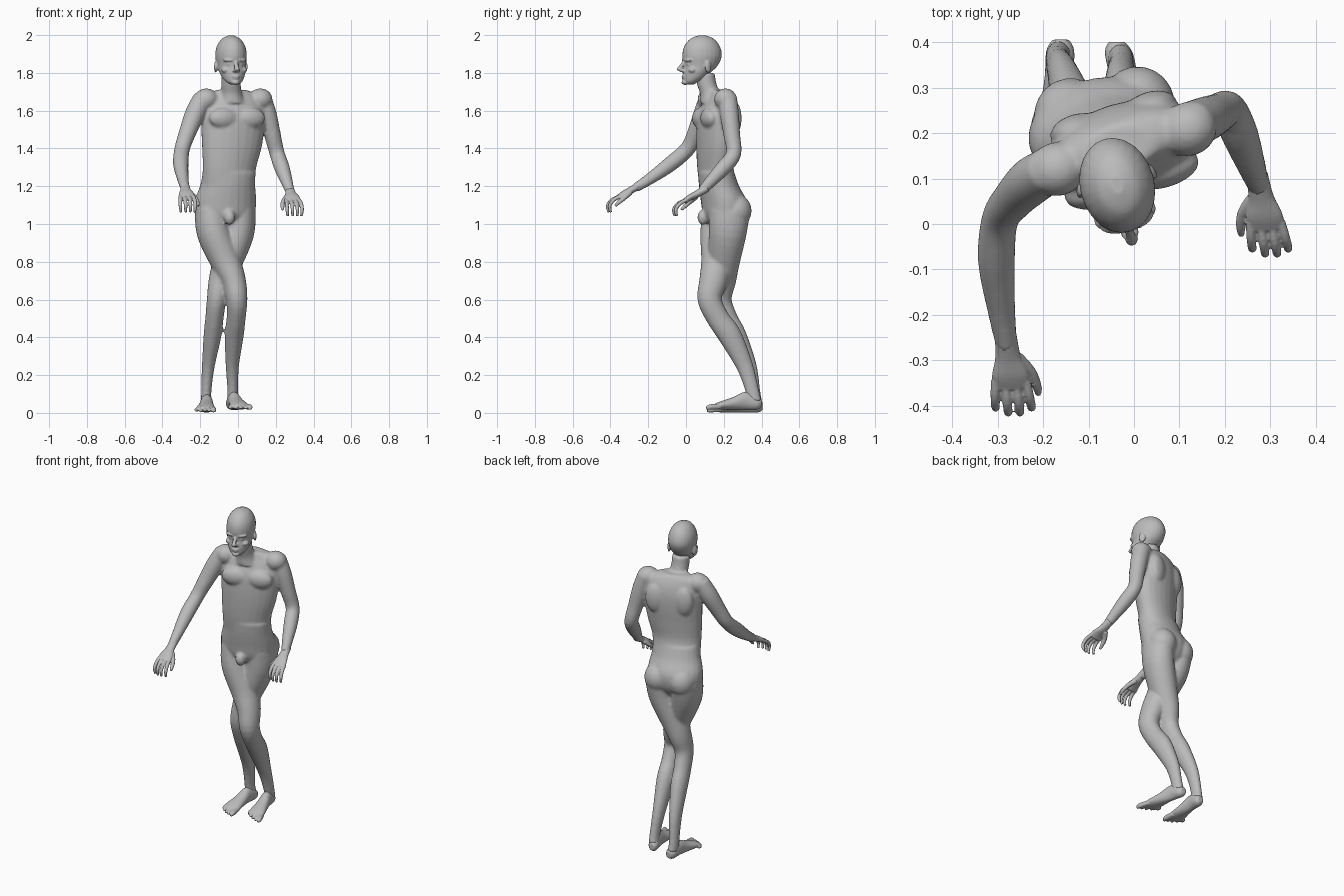
import bpy, bmesh, math
from mathutils import Vector, Matrix

cube = bpy.data.objects.get("Cube")
if cube:
    bpy.data.objects.remove(cube)

skin = bpy.data.materials.new("grey_skin")
skin.use_nodes = True
GREY = (0.5, 0.5, 0.5, 1)
skin.diffuse_color = GREY
skin.node_tree.nodes["Principled BSDF"].inputs["Base Color"].default_value = GREY

X, Y, Z = Vector((1, 0, 0)), Vector((0, 1, 0)), Vector((0, 0, 1))


def yawed(degrees):
    """Horizontal section axes turned about z."""
    turn = Matrix.Rotation(math.radians(degrees), 3, "Z")
    return turn @ X, turn @ Y


def spline(rows, steps=4):
    """Smooth curve through rows of position and radii."""
    rows = [Vector(r) for r in rows]
    out = []
    for i in range(len(rows) - 1):
        a, b, c, d = rows[max(i - 1, 0)], rows[i], rows[i + 1], rows[min(i + 2, len(rows) - 1)]
        for k in range(steps):
            t = k / steps
            out.append(b + (c - a) * (t / 2) + (a * 2 - b * 5 + c * 4 - d) * (t * t / 2)
                       + (b * 3 - a - c * 3 + d) * (t ** 3 / 2))
    return out + [rows[-1]]


def loft(bm, rows, axes=None, depth=1.0, sides=24):
    """Closed skin over ellipses; rows are x, y, z, radius and optional second radius."""
    rows = spline([tuple(r) + ((r[3] * depth,) if len(r) == 4 else ()) for r in rows])
    rings = []
    for i, row in enumerate(rows):
        centre = Vector(row[:3])
        if axes:
            u, v = axes
        else:
            tangent = Vector(rows[min(i + 1, len(rows) - 1)][:3]) - Vector(rows[max(i - 1, 0)][:3])
            u = (X - tangent * (X.dot(tangent) / tangent.length_squared)).normalized()
            v = tangent.normalized().cross(u)
        ring = []
        for k in range(sides):
            angle = math.tau * k / sides
            ring.append(bm.verts.new(centre + u * math.cos(angle) * row[3] + v * math.sin(angle) * row[4]))
        rings.append(ring)
    faces = [bm.faces.new(rings[0]), bm.faces.new(rings[-1])]
    for low, high in zip(rings, rings[1:]):
        for k in range(sides):
            n = (k + 1) % sides
            faces.append(bm.faces.new((low[k], low[n], high[n], high[k])))
    bmesh.ops.recalc_face_normals(bm, faces=faces)


def blob(bm, centre, size, yaw=0):
    """Ellipsoid used for muscle and facial masses."""
    place = (Matrix.Translation(centre) @ Matrix.Rotation(math.radians(yaw), 4, "Z")
             @ Matrix.Diagonal((*size, 1)))
    bmesh.ops.create_uvsphere(bm, u_segments=20, v_segments=12, radius=1, matrix=place)


def finish(bm, name, voxel, smoothing):
    """Fuse the masses of a part into one smooth skin."""
    mesh = bpy.data.meshes.new(name)
    bm.to_mesh(mesh)
    bm.free()
    mesh.materials.append(skin)
    obj = bpy.data.objects.new(name, mesh)
    bpy.context.collection.objects.link(obj)
    fuse = obj.modifiers.new("fuse", "REMESH")
    fuse.mode = "VOXEL"
    fuse.voxel_size = voxel
    fuse.use_smooth_shade = True
    relax = obj.modifiers.new("relax", "SMOOTH")
    relax.factor = 0.5
    relax.iterations = smoothing
    return obj


# Body: torso, neck, limbs
body = bmesh.new()
CHEST_YAW, HIP_YAW, HEAD_YAW = 17, 10, 15
chest_axes, hip_axes = yawed(CHEST_YAW), yawed(HIP_YAW)
loft(body, [(-.07, .21, .98, .09, .07), (-.07, .205, 1.04, .155, .11), (-.067, .2, 1.12, .165, .12),
            (-.055, .175, 1.2, .148, .105), (-.047, .16, 1.27, .142, .095)], hip_axes)
loft(body, [(-.055, .175, 1.2, .142, .1), (-.045, .155, 1.3, .146, .09), (-.033, .157, 1.4, .162, .095),
            (-.027, .163, 1.5, .172, .1), (-.025, .168, 1.58, .175, .097), (-.025, .175, 1.64, .165, .08),
            (-.03, .175, 1.685, .14, .06), (-.035, .165, 1.71, .08, .05)], chest_axes)
loft(body, [(-.033, .15, 1.64, .075), (-.035, .13, 1.69, .056), (-.037, .11, 1.74, .052),
            (-.037, .1, 1.8, .052)], chest_axes)
right, back = chest_axes
for side in (-1, 1):
    chest = Vector((-.025, .165, 1.56))
    blob(body, chest + right * side * .075 - back * .07, (.08, .04, .055), CHEST_YAW)
    blob(body, chest + right * side * .085 + back * .07, (.06, .035, .09), CHEST_YAW)
    blob(body, chest + right * side * .15 + Z * .1, (.065, .06, .058), CHEST_YAW)
    hip = Vector((-.065, .25, 1.07))
    blob(body, hip + hip_axes[0] * side * .075, (.082, .085, .09), HIP_YAW)
blob(body, (-.045, .09, 1.035), (.03, .03, .04))

# Arms, shoulder to wrist
RIGHT_WRIST, LEFT_WRIST = Vector((-.28, -.27, 1.19)), Vector((.276, .08, 1.17))
loft(body, [(-.185, .12, 1.67, .05), (-.225, .095, 1.59, .053), (-.265, .055, 1.49, .046), (-.295, .01, 1.4, .041),
            (-.303, -.08, 1.32, .041), (-.292, -.19, 1.24, .031), (*RIGHT_WRIST, .024)])
loft(body, [(.125, .22, 1.67, .05), (.155, .23, 1.58, .05), (.183, .243, 1.47, .044), (.208, .252, 1.37, .04),
            (.232, .2, 1.3, .041), (.258, .13, 1.225, .032), (*LEFT_WRIST, .024)])

# Legs, crossing at the thighs
loft(body, [(-.145, .2, 1.07, .085, .11), (-.127, .18, .95, .09, .105), (-.065, .165, .8, .08, .085),
            (-.024, .145, .7, .066, .075), (-.006, .125, .6, .056, .064), (-.01, .17, .5, .05, .06),
            (-.02, .232, .41, .05, .062), (-.03, .31, .25, .035, .045), (-.028, .35, .12, .028, .036),
            (-.03, .36, .06, .03, .04)])
loft(body, [(.015, .23, 1.07, .08, .11), (0, .22, .95, .085, .1), (-.055, .2, .8, .078, .085),
            (-.092, .192, .7, .064, .073), (-.113, .18, .6, .052, .062), (-.125, .215, .5, .048, .058),
            (-.135, .262, .41, .047, .058), (-.157, .33, .25, .034, .044), (-.168, .358, .11, .027, .036),
            (-.166, .365, .05, .03, .04)])
finish(body, "body", .008, 5)

# Head, built facing front about its own axis and then turned
head = bmesh.new()
loft(head, [(0, -.068, 1.738, .022, .022), (0, -.062, 1.752, .042, .038), (0, -.043, 1.775, .058, .06),
            (0, -.027, 1.805, .069, .076), (0, -.007, 1.84, .075, .092), (0, 0, 1.89, .082, .106),
            (0, 0, 1.94, .074, .096), (0, 0, 1.98, .048, .064), (0, 0, 1.998, .014, .02)], (X, Y))
loft(head, [(0, -.095, 1.865, .009), (0, -.112, 1.84, .011), (0, -.124, 1.818, .014),
            (0, -.1, 1.804, .014)], (X, Y))
blob(head, (0, -.098, 1.782), (.024, .014, .005))
blob(head, (0, -.096, 1.771), (.02, .014, .006))
blob(head, (0, -.094, 1.75), (.022, .018, .014))
for side in (-1, 1):
    blob(head, (side * .033, -.086, 1.867), (.032, .016, .008), side * 18)
    blob(head, (side * .031, -.079, 1.846), (.015, .014, .011))
    blob(head, (side * .048, -.066, 1.815), (.022, .022, .016))
    blob(head, (side * .011, -.108, 1.812), (.009, .012, .008))
    blob(head, (side * .08, .012, 1.832), (.009, .02, .032), side * 22)
head_obj = finish(head, "head", .0045, 4)
head_obj.location = (-.037, .085, 0)
head_obj.rotation_euler.z = math.radians(HEAD_YAW)


# Hands: palm, four curled fingers and a thumb on the inner side
def hand(name, wrist, inward, drift):
    bm = bmesh.new()

    def at(across, y, z):
        return wrist + Vector((inward * across + drift * -y * 10, y, z))

    loft(bm, [(*at(0, .03, .02), .024, .022), (*at(0, -.02, -.01), .028, .019),
              (*at(0, -.06, -.03), .04, .016), (*at(0, -.088, -.05), .042, .014)])
    for i in range(4):
        across = -.033 + i * .022
        reach = 1 + .08 * (i in (1, 2))
        loft(bm, [(*at(across, -.075, -.042), .011), (*at(across * 1.15, -.112 * reach, -.062), .0105),
                  (*at(across * 1.2, -.134 * reach, -.095), .0095),
                  (*at(across * 1.1, -.128 * reach, -.128), .007)], sides=12)
    loft(bm, [(*at(.018, -.025, -.022), .016), (*at(.045, -.055, -.05), .013),
              (*at(.056, -.085, -.075), .011), (*at(.058, -.105, -.095), .007)], sides=12)
    finish(bm, name, .0035, 3)


hand("right_hand", RIGHT_WRIST, 1, .011)
hand("left_hand", LEFT_WRIST, -1, .018)


# Feet: heel to ball, then five toes
def foot(name, heel, toe_shift, big_side, lift):
    bm = bmesh.new()

    def at(forward, across, z):
        return heel + Vector((toe_shift * forward + across * big_side, -.27 * forward, z + lift))

    loft(bm, [(*at(-.06, 0, .036), .018, .02), (*at(.03, 0, .036), .031, .034), (*at(.25, 0, .05), .032, .048),
              (*at(.5, 0, .036), .04, .034), (*at(.75, 0, .025), .05, .022),
              (*at(.88, 0, .018), .045, .014)], (X, Z))
    for i in range(5):
        across = .04 - i * .021
        tip = 1.03 - i * i * .012
        size = .015 if i == 0 else .011
        loft(bm, [(*at(.75, across * .9, .02), size), (*at(tip - .08, across * 1.1, .017), size),
                  (*at(tip, across * 1.1, .012), size * .6)], (X, Z), sides=12)
    finish(bm, name, .0045, 3)


foot("right_foot", Vector((-.035, .385, 0)), .055, 1, .014)
foot("left_foot", Vector((-.162, .39, 0)), -.012, 1, 0)
